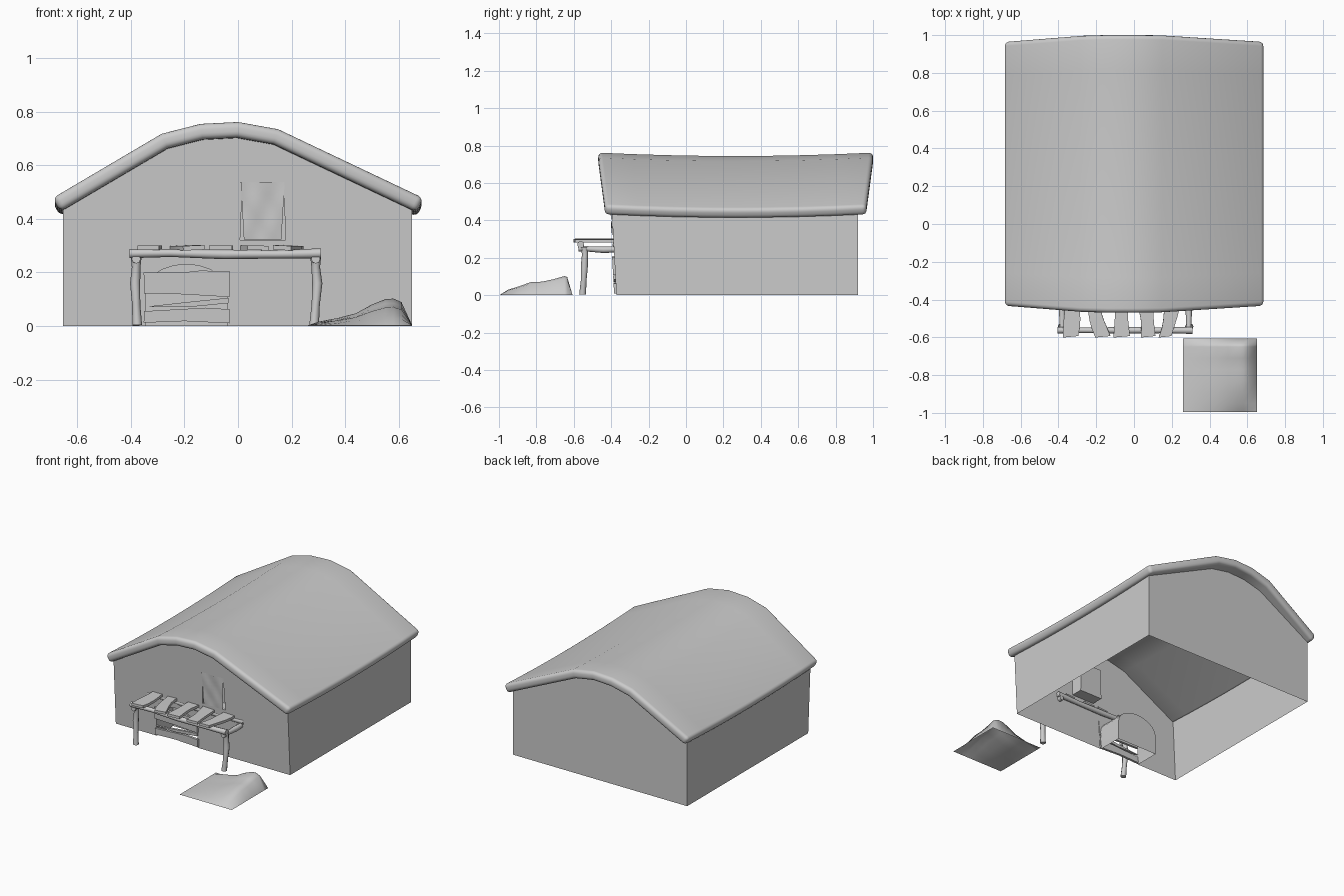
import bpy, bmesh, math
from mathutils import Vector

if "Cube" in bpy.data.objects:
    bpy.data.objects.remove(bpy.data.objects["Cube"])

BACK = 0.92


def front(z):
    """y of the slightly leaning front wall at height z"""
    return -0.372 - 0.055 * z


def finish(name, bm, angle=35, mods=()):
    me = bpy.data.meshes.new(name)
    bm.to_mesh(me)
    bm.free()
    ob = bpy.data.objects.new(name, me)
    bpy.context.collection.objects.link(ob)
    bpy.ops.object.select_all(action='DESELECT')
    ob.select_set(True)
    bpy.context.view_layer.objects.active = ob
    for kind, opts in mods:
        m = ob.modifiers.new(kind.title(), kind)
        for k, v in opts.items():
            setattr(m, k, v)
    if mods:
        bpy.ops.object.convert(target='MESH')
    bpy.ops.object.shade_smooth_by_angle(angle=math.radians(angle))
    return ob


def surface(name, us, vs, fn, **kw):
    """Grid sheet whose points come from fn(u, v)"""
    bm = bmesh.new()
    g = [[bm.verts.new(fn(u, v)) for u in us] for v in vs]
    for j in range(len(vs) - 1):
        for i in range(len(us) - 1):
            bm.faces.new((g[j][i], g[j][i + 1], g[j + 1][i + 1], g[j + 1][i]))
    return finish(name, bm, **kw)


def interp(pts, x):
    for (a, fa), (b, fb) in zip(pts, pts[1:]):
        if x <= b:
            return fa + (fb - fa) * (x - a) / (b - a)
    return pts[-1][1]


def steps(a, b, n):
    return [a + (b - a) * i / n for i in range(n + 1)]


# Outlines (x, z): roof top, door arch, window
ROOF = [(-0.692, 0.478), (-0.285, 0.718), (-0.14, 0.755), (0, 0.762),
        (0.15, 0.735), (0.692, 0.478)]
gable = [(x, interp(ROOF, x) - 0.035) for x in (-0.653, -0.285, -0.14, 0, 0.15, 0.65)]
arch = [(-0.345, 0)] + [(-0.193 - 0.152 * math.cos(a), 0.13 + 0.1 * math.sin(a))
                        for a in steps(0, math.pi, 10)] + [(-0.041, 0)]
window = [(0.008, 0.32), (0.178, 0.32), (0.17, 0.525), (0.016, 0.525)]

# Hollow walls, open underneath, with recessed door and window
bm = bmesh.new()


def loop(pts, closed=True):
    vs = [bm.verts.new((x, front(z), z)) for x, z in pts]
    es = [bm.edges.new(p) for p in zip(vs, vs[1:] + vs[:1])][:len(vs) if closed else -1]
    return vs, es


outer, oe = loop([(-0.653, 0)] + arch + [(0.65, 0)] + gable[::-1])
hole, he = loop(window)
bmesh.ops.triangle_fill(bm, use_beauty=True, use_dissolve=False, edges=oe + he,
                        normal=(0, -1, 0))


def recess(vs, depth, closed):
    inner = [bm.verts.new((v.co.x, depth, v.co.z)) for v in vs]
    n = len(vs)
    for i in range(n if closed else n - 1):
        j = (i + 1) % n
        bm.faces.new((vs[i], vs[j], inner[j], inner[i]))
    bm.faces.new(inner)


recess(outer[1:1 + len(arch)], -0.20, False)
recess(hole, -0.31, True)

k = len(arch) + 1
body = [outer[0]] + outer[k:]
rear = [bm.verts.new((v.co.x, BACK, v.co.z)) for v in body]
bm.faces.new(rear)
bm.faces.new((body[0], rear[0], rear[-1], body[-1]))
bm.faces.new((body[1], body[2], rear[2], rear[1]))
bmesh.ops.recalc_face_normals(bm, faces=bm.faces)
finish("walls", bm, 20)


# Sagging roof with flared gable ends and a rounded rim
def roof_point(i, t):
    x, z = ROOF[i]
    flare = min(1, max(0, (z - 0.478) / 0.27)) * 0.036
    y0, y1 = -0.432 - flare, 0.963 + flare
    sag = 0.018 * (1 - (2 * t - 1) ** 2)
    return (x, y0 + (y1 - y0) * t, z - sag)


surface("roof", range(len(ROOF)), steps(0, 1, 8), roof_point, angle=40, mods=[
    ('SOLIDIFY', dict(thickness=0.058, offset=-1, use_even_offset=True)),
    ('BEVEL', dict(width=0.022, segments=4, limit_method='ANGLE',
                   angle_limit=math.radians(50)))])

# Wrinkled window curtain
surface("window_curtain", steps(0.016, 0.168, 12), steps(0.322, 0.538, 10),
        lambda x, z: (x + 0.006 * (0.43 - z) / 0.1 * (0.09 - x) / 0.08, front(z) - 0.005
                      + 0.003 * math.sin(60 * x + 9 * z) * math.cos(35 * z), z), angle=60)

# Broken door boards
boards = [
    [(-0.35, 0.122), (-0.2, 0.118), (-0.032, 0.108), (-0.03, 0.203), (-0.14, 0.207),
     (-0.2, 0.2), (-0.352, 0.2)],
    [(-0.345, 0.072), (-0.2, 0.088), (-0.035, 0.105), (-0.035, 0.085), (-0.19, 0.07)],
    [(-0.352, 0.012), (-0.2, 0.018), (-0.032, 0.01), (-0.03, 0.062), (-0.12, 0.068),
     (-0.35, 0.055)],
]
for n, pts in enumerate(boards):
    bm = bmesh.new()
    f = bm.faces.new([bm.verts.new((x, front(z) - 0.012, z)) for x, z in pts])
    ext = bmesh.ops.extrude_face_region(bm, geom=[f])
    for v in ext['geom']:
        if isinstance(v, bmesh.types.BMVert):
            v.co.y += 0.016
    bmesh.ops.recalc_face_normals(bm, faces=bm.faces)
    finish(f"door_board_{n + 1}", bm, 20)


# Rough round timbers of the stall
def timber(name, pts, radius, wobble=(1, 0.85, 1.05, 0.9, 1.1)):
    bm = bmesh.new()
    d = (Vector(pts[-1]) - Vector(pts[0])).normalized()
    a = d.orthogonal().normalized()
    b = d.cross(a)
    rings = []
    for i, p in enumerate(pts):
        r = radius * wobble[i % 5]
        rings.append([bm.verts.new(Vector(p) + r * (a * math.cos(t) + b * math.sin(t)))
                      for t in steps(0, math.tau, 8)[:-1]])
    for r0, r1 in zip(rings, rings[1:]):
        for i in range(8):
            bm.faces.new((r0[i], r0[(i + 1) % 8], r1[(i + 1) % 8], r1[i]))
    bm.faces.new(rings[0][::-1])
    bm.faces.new(rings[-1])
    bmesh.ops.recalc_face_normals(bm, faces=bm.faces)
    finish(name, bm, 50)


for side, x, lean in (("left", -0.38, 0.004), ("right", 0.29, -0.006)):
    timber(f"{side}_post", [(x + lean, -0.553, 0.003), (x, -0.547, 0.08), (x - lean, -0.543, 0.16),
                            (x, -0.54, 0.22), (x, -0.545, 0.255)], 0.018)
    timber(f"{side}_rail", [(x, -0.575, 0.25), (x, -0.52, 0.247), (x, -0.44, 0.243),
                            (x, -0.36, 0.245)], 0.017)
for name, y in (("front_rail", -0.563), ("back_rail", -0.375)):
    timber(name, [(-0.405, y, 0.27), (-0.25, y, 0.272), (-0.05, y, 0.267),
                  (0.14, y, 0.267), (0.31, y, 0.271)], 0.017)

# Bent counter slats: front x, back x, bow, width, tilt
slats = [(-0.335, -0.33, 0.005, 0.08, 0.0), (-0.165, -0.22, -0.012, 0.072, 0.05),
         (-0.065, -0.06, -0.004, 0.078, 0.0), (0.075, 0.05, 0.006, 0.076, -0.03),
         (0.165, 0.205, 0.01, 0.074, -0.04)]
for n, (xf, xb, bow, w, tilt) in enumerate(slats):
    surface(f"counter_slat_{n + 1}", (-0.5, 0.5), steps(0, 1, 5),
            lambda u, t: (xf + (xb - xf) * t + bow * math.sin(math.pi * t)
                          + u * w * (1 + 0.12 * math.sin(5 * t + n)),
                          -0.597 + 0.222 * t + 0.008 * u, 0.3 + tilt * u * w), angle=25,
            mods=[('SOLIDIFY', dict(thickness=0.017, offset=-1))])

# Low heap beside the stall
HX = [(0.26, 0), (0.3, 0.14), (0.37, 0.27), (0.44, 0.45), (0.5, 0.78), (0.55, 0.98),
      (0.58, 1), (0.61, 0.87), (0.65, 0)]
HY = [(-0.995, 0), (-0.95, 0.28), (-0.89, 0.46), (-0.83, 0.68), (-0.77, 0.7), (-0.71, 0.83),
      (-0.65, 1), (-0.635, 0.95), (-0.607, 0)]
surface("heap", [p[0] for p in HX], [p[0] for p in HY],
        lambda x, y: (x, y, 0.002 + 0.1 * interp(HX, x) * interp(HY, y)), angle=80)
